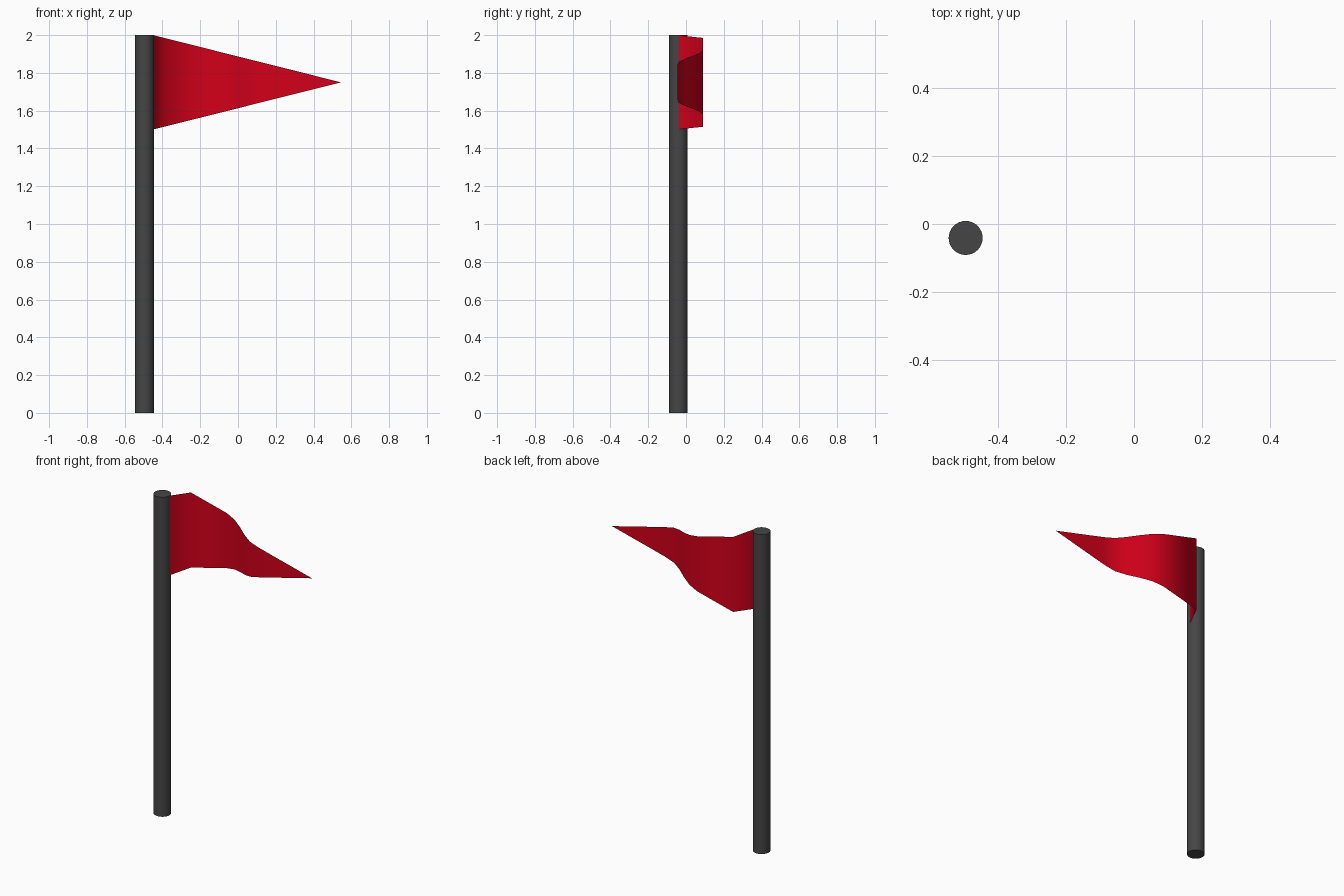
import bpy
import math

if "Cube" in bpy.data.objects:
    bpy.data.objects.remove(bpy.data.objects["Cube"])


def paint(obj, name, color):
    mat = bpy.data.materials.new(name)
    mat.diffuse_color = color
    mat.use_nodes = True
    mat.node_tree.nodes["Principled BSDF"].inputs["Base Color"].default_value = mat.diffuse_color
    obj.data.materials.append(mat)


# Pole: round shaft standing on the ground
bpy.ops.mesh.primitive_cylinder_add(vertices=32, radius=0.05, depth=2.0,
                                    end_fill_type='TRIFAN',
                                    location=(-0.495, -0.041, 1.0))
pole = bpy.context.object
pole.name = "pole"
bpy.ops.object.shade_smooth_by_angle(angle=math.radians(40))
paint(pole, "dark_grey", (0.06, 0.06, 0.06, 1))

# Pennant: wavy plan curve, with height tapering linearly to the tip
wave = [(-0.45, -0.046), (-0.39, 0.091), (-0.14, 0.091), (-0.075, 0.073),
        (-0.01, 0.035), (0.05, -0.007), (0.11, -0.038), (0.175, -0.045),
        (0.26, -0.046)]
tip = (0.545, -0.046)
mid_z, half = 1.75, 0.25
verts = []
for x, y in wave:
    h = half * (tip[0] - x) / (tip[0] - wave[0][0])
    verts += [(x, y, mid_z - h), (x, y, mid_z + h)]
verts.append((*tip, mid_z))
n = len(verts)
faces = [(i, i + 2, i + 3, i + 1) for i in range(0, n - 3, 2)]
faces.append((n - 3, n - 1, n - 2))
mesh = bpy.data.meshes.new("pennant")
mesh.from_pydata(verts, [], faces)
mesh.shade_smooth()
pennant = bpy.data.objects.new("pennant", mesh)
bpy.context.collection.objects.link(pennant)
paint(pennant, "red", (0.65, 0.0, 0.01, 1))
